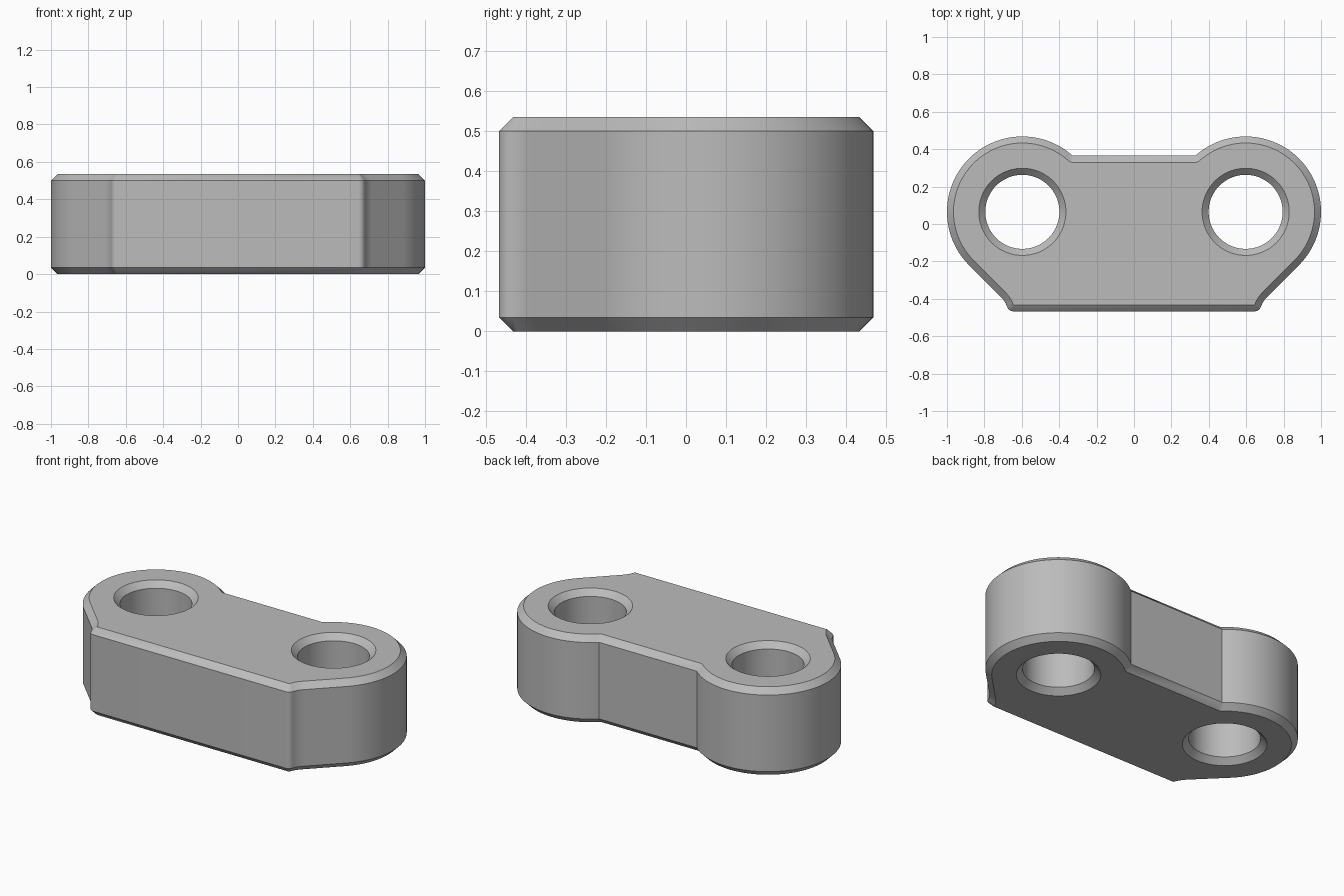
import bpy, bmesh
from math import radians, degrees, atan2, sqrt, cos
from mathutils import Vector

cube = bpy.data.objects.get("Cube")
if cube:
    bpy.data.objects.remove(cube)

HEIGHT, CHAMFER = 0.535, 0.035
LOBE, LOBE_R, HOLE_R = Vector((0.597, 0.065)), 0.403, 0.198
CORNER = Vector((0.645, -0.432))
BACK_Y = 0.365

steel = bpy.data.materials.new("plain grey")
steel.use_nodes = True
steel.diffuse_color = (0.5, 0.5, 0.5, 1)
steel.node_tree.nodes["Principled BSDF"].inputs["Base Color"].default_value = (0.5, 0.5, 0.5, 1)


def direction(deg):
    return Vector((cos(radians(deg)), cos(radians(90 - deg))))


def arc(centre, radius, start, end, steps):
    return [centre + radius * direction(start + (end - start) * i / steps)
            for i in range(steps + 1)]


def outline(inset):
    """Plate outline moved inward by inset, always with the same point count."""
    turn = -20
    # Front corner rounds outward, then blends inward into the slanted side
    slant = direction(-45)
    line = slant.dot(LOBE) + LOBE_R
    bend = cos(radians(turn + 45))
    blend_r = (slant.dot(CORNER) + CHAMFER * bend - line) / (1 - bend)
    blend = CORNER + (CHAMFER + blend_r) * direction(turn)
    # The lobe meets the straight back edge in a notch
    rise = BACK_Y - LOBE.y
    notch = Vector((LOBE.x - sqrt(LOBE_R ** 2 - rise ** 2), BACK_Y))
    meet = degrees(atan2(rise, notch.x - LOBE.x))
    half = arc(CORNER, CHAMFER - inset, -90, turn, 8)
    half += arc(blend, -(blend_r + inset), turn, -45, 6)
    half += arc(LOBE, LOBE_R - inset, -45, meet, 64)
    half += arc(notch, -inset, meet, 90, 6)
    return half + [Vector((-p.x, p.y)) for p in reversed(half)]


def hole(side, inset):
    centre = Vector((side * LOBE.x, LOBE.y))
    return arc(centre, HOLE_R + inset, 0, 360, 72)[:-1]


bm = bmesh.new()
caps = {0: [], HEIGHT: []}
levels = [(0, CHAMFER), (CHAMFER, 0), (HEIGHT - CHAMFER, 0), (HEIGHT, CHAMFER)]

# Chamfered walls of the plate and of both through holes
for shape in (outline, lambda d: hole(-1, d), lambda d: hole(1, d)):
    rings = [[bm.verts.new((p.x, p.y, z)) for p in shape(d)] for z, d in levels]
    n = len(rings[0])
    for low, high in zip(rings, rings[1:]):
        for i in range(n):
            j = (i + 1) % n
            bm.faces.new((low[i], low[j], high[j], high[i]))

bmesh.ops.remove_doubles(bm, verts=bm.verts, dist=0.0002)
bmesh.ops.dissolve_degenerate(bm, edges=bm.edges, dist=0.0001)

# Flat bottom and top around the holes
for z in caps:
    rim = [e for e in bm.edges
           if e.is_boundary and all(abs(v.co.z - z) < 0.001 for v in e.verts)]
    bmesh.ops.triangle_fill(bm, edges=rim, use_beauty=True)
bmesh.ops.recalc_face_normals(bm, faces=bm.faces)

mesh = bpy.data.meshes.new("link_plate")
bm.to_mesh(mesh)
bm.free()
mesh.materials.append(steel)
plate = bpy.data.objects.new("link_plate", mesh)
bpy.context.collection.objects.link(plate)

bpy.ops.object.select_all(action="DESELECT")
plate.select_set(True)
bpy.context.view_layer.objects.active = plate
bpy.ops.object.shade_smooth_by_angle(angle=radians(30))
